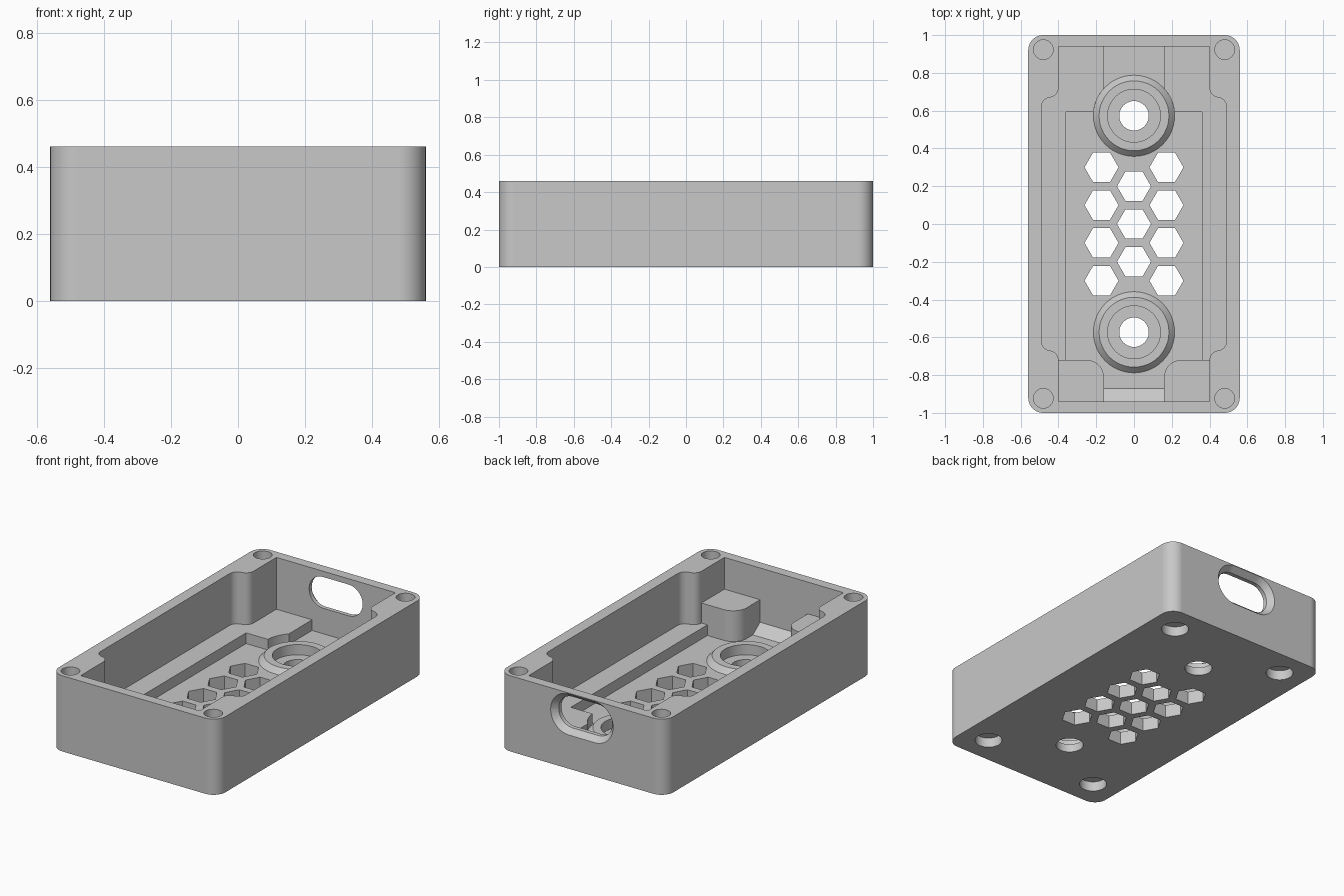
import bpy, bmesh
from math import sin, cos, radians
from mathutils import Vector

cube = bpy.data.objects.get("Cube")
if cube:
    bpy.data.objects.remove(cube, do_unlink=True)

GREY = (0.58, 0.58, 0.58, 1)
mat = bpy.data.materials.new("plain grey")
mat.use_nodes = True
mat.diffuse_color = GREY
mat.node_tree.nodes["Principled BSDF"].inputs["Base Color"].default_value = GREY

HEIGHT, FLOOR, LEDGE, BLOCK = 0.46, 0.08, 0.145, 0.267
BOSS_Y = 0.573


def arc(cx, cy, r, a0, a1, n=10):
    return [(cx + r * cos(radians(a0 + (a1 - a0) * i / n)),
             cy + r * sin(radians(a0 + (a1 - a0) * i / n))) for i in range(n + 1)]


def circle(cx, cy, r, n=40):
    return arc(cx, cy, r, 0, 360 - 360 / n, n - 1)


def rounded_rect(w, d, r):
    x, y = w / 2 - r, d / 2 - r
    return (arc(x, y, r, 0, 90) + arc(-x, y, r, 90, 180)
            + arc(-x, -y, r, 180, 270) + arc(x, -y, r, 270, 360))


def mirror_x(points):
    return [(-x, y) for x, y in reversed(points)]


def loft(name, rings, ring_loop=False):
    """Skin equal-sized rings of 3D points; cap the ends unless they loop round."""
    bm = bmesh.new()
    loops = [[bm.verts.new(p) for p in ring] for ring in rings]
    pairs = list(zip(loops, loops[1:]))
    if ring_loop:
        pairs.append((loops[-1], loops[0]))
    else:
        bm.faces.new(loops[0])
        bm.faces.new(loops[-1])
    for a, b in pairs:
        for i in range(len(a)):
            j = (i + 1) % len(a)
            bm.faces.new((a[i], a[j], b[j], b[i]))
    bmesh.ops.recalc_face_normals(bm, faces=bm.faces)
    mesh = bpy.data.meshes.new(name)
    bm.to_mesh(mesh)
    bm.free()
    mesh.materials.append(mat)
    obj = bpy.data.objects.new(name, mesh)
    bpy.context.collection.objects.link(obj)
    return obj


def prism(name, outline, z0, z1):
    return loft(name, [[Vector((x, y, z)) for x, y in outline] for z in (z0, z1)])


def activate(obj):
    bpy.ops.object.select_all(action="DESELECT")
    obj.select_set(True)
    bpy.context.view_layer.objects.active = obj


def cut(obj, cutter):
    cutter.hide_render = True
    activate(obj)
    mod = obj.modifiers.new("cut", "BOOLEAN")
    mod.operation, mod.solver, mod.object = "DIFFERENCE", "EXACT", cutter
    bpy.ops.object.modifier_apply(modifier=mod.name)
    bpy.data.objects.remove(cutter, do_unlink=True)


def finish(obj):
    activate(obj)
    bpy.ops.object.shade_smooth_by_angle(angle=radians(30))
    mod = obj.modifiers.new("even shading", "WEIGHTED_NORMAL")
    mod.keep_sharp = True


# Outer case
case = prism("case", rounded_rect(1.12, 2.0, 0.08), 0, HEIGHT)

# Cavity, narrowed at the corners to leave the screw posts
quarter = arc(0.44, 0.62, 0.05, 0, 90) + arc(0.45, 0.72, 0.05, 270, 180) + [(0.4, 0.94)]
half = [(x, -y) for x, y in reversed(quarter)] + quarter
cut(case, prism("cavity", half + mirror_x(half), FLOOR, 0.6))

# Screw holes from above and round recesses from below
for sx in (-1, 1):
    for sy in (-1, 1):
        cut(case, prism("screw_hole", circle(sx * 0.48, sy * 0.923, 0.052), 0.16, 0.6))
        cut(case, prism("foot_recess", circle(sx * 0.39, sy * 0.83, 0.077), -0.1, 0.06))

# Button holes with counterbores
for sy in (-1, 1):
    cut(case, prism("bore", circle(0, sy * BOSS_Y, 0.14, 48), 0.05, 0.3))
    cut(case, prism("hole", circle(0, sy * BOSS_Y, 0.078), -0.1, 0.3))

# Hexagonal vents
vents = [(0, y) for y in (-0.2, 0, 0.2)]
vents += [(s * 0.172, y) for s in (-1, 1) for y in (-0.3, -0.1, 0.1, 0.3)]
for x, y in vents:
    cut(case, prism("vent", circle(x, y, 0.09, 6), -0.1, 0.3))

# Chamfered socket opening in the back wall
rings = []
for y, grow in ((0.9, 0), (0.965, 0), (1.0, 0.06), (1.02, 0.094)):
    outline = rounded_rect(0.36 + grow, 0.19 + grow, (0.19 + grow) / 2 - 0.001)
    rings.append([Vector((x, y, 0.33 + z)) for x, z in outline])
cut(case, loft("socket_opening", rings))
finish(case)

# Side ledges, hollowed around the back boss, and tall front blocks
ledge = [(0.36, -0.75), (0.52, -0.75), (0.52, 0.96), (0.16, 0.96)]
ledge += arc(0, BOSS_Y, 0.215, 42, 5) + [(0.36, 0.592)]
block = [(0.16, -0.96), (0.41, -0.96), (0.41, -0.72)] + arc(0.25, -0.81, 0.09, 90, 180)
for side, flip in (("left", list), ("right", mirror_x)):
    finish(prism(side + "_ledge", flip(ledge), FLOOR - 0.01, LEDGE))
    finish(prism(side + "_front_block", flip(block), FLOOR - 0.01, BLOCK))

# Ramp between the front blocks
section = [(-0.96, FLOOR - 0.01), (-0.87, FLOOR - 0.01), (-0.87, FLOOR),
           (-0.94, 0.13), (-0.96, 0.13)]
finish(loft("front_ramp", [[Vector((x, y, z)) for y, z in section] for x in (-0.17, 0.17)]))

# Conical bosses around the button holes
profile = [(0.14, FLOOR - 0.005), (0.14, 0.112), (0.185, 0.112),
           (0.215, FLOOR), (0.215, FLOOR - 0.005)]
for name, y in (("front_boss", -BOSS_Y), ("back_boss", BOSS_Y)):
    finish(loft(name, [[Vector((px, py, z)) for px, py in circle(0, y, r, 48)]
                       for r, z in profile], ring_loop=True))
